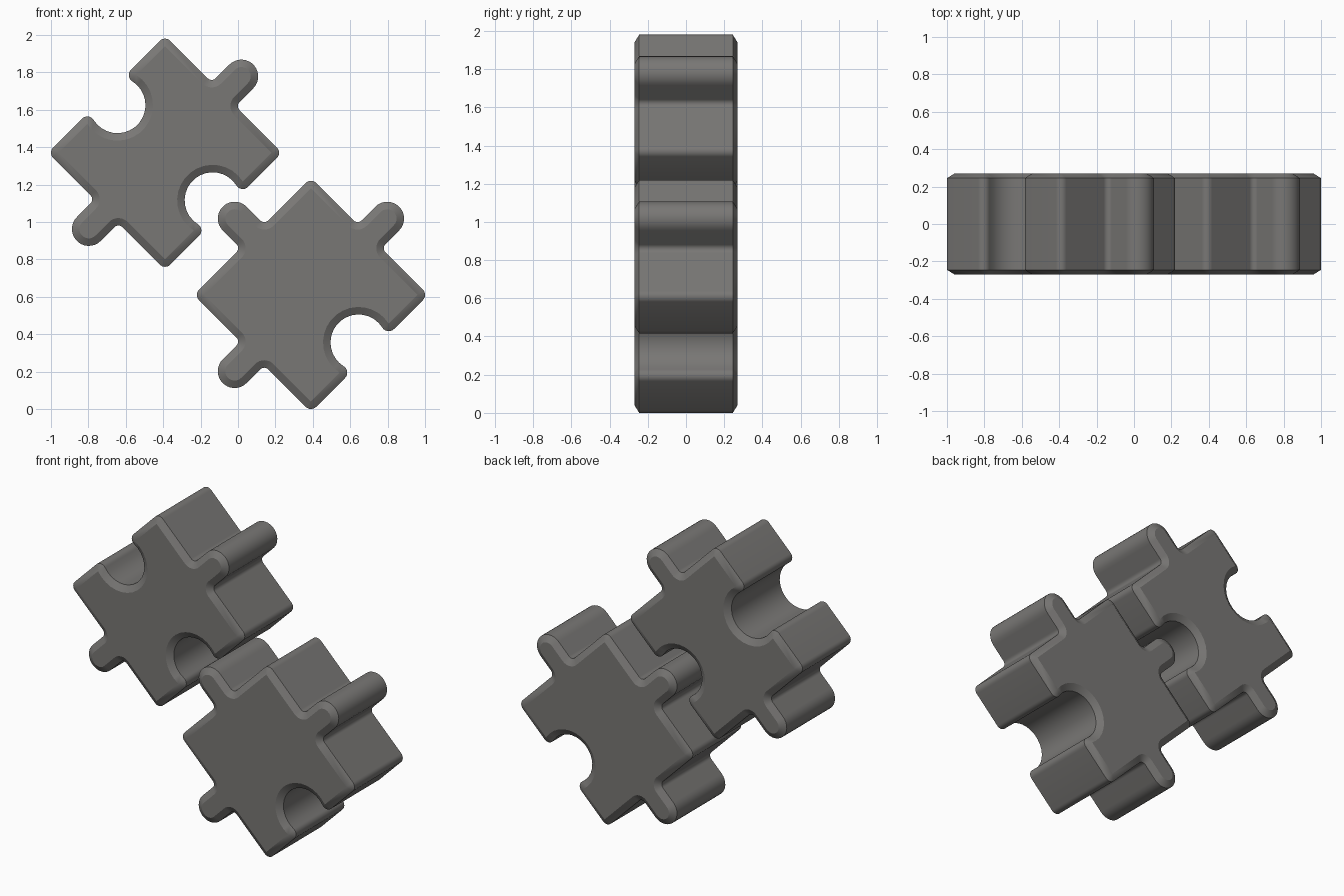
import bpy, bmesh, math
from mathutils import Vector, Matrix

if "Cube" in bpy.data.objects:
    bpy.data.objects.remove(bpy.data.objects["Cube"])

S = 0.443      # half side of a piece
R = 0.04       # rounding of convex corners, also chamfer width
D = 0.27       # half thickness
CH = 0.025     # chamfer depth
W, F, TAB_C = 0.09, 0.03, 0.577     # tab radius, root fillet, tab end centre
SOCK_R, SOCK_C = 0.15, 0.36         # socket radius and centre

grey = bpy.data.materials.new("dark_grey")
grey.diffuse_color = (0.19, 0.185, 0.178, 1)
grey.use_nodes = True
grey.node_tree.nodes["Principled BSDF"].inputs["Base Color"].default_value = grey.diffuse_color


def arc(cx, cz, r, a0, a1, side=1):
    """Points with outward normals; side=-1 for a concave arc."""
    n = max(4, round(abs(a1 - a0) / 12))
    out = []
    for i in range(n + 1):
        a = math.radians(a0 + (a1 - a0) * i / n)
        d = Vector((math.cos(a), math.sin(a)))
        out.append((Vector((cx, cz)) + d * r, d * side))
    return out


def edge(kind):
    """One side of a piece facing up, starting with its right corner."""
    pts = arc(S - R, S - R, R, 0, 90)
    if kind == "tab":
        pts += arc(W + F, S + F, F, 270, 180, -1)
        pts += arc(0, TAB_C, W, 0, 180)
        pts += arc(-W - F, S + F, F, 0, -90, -1)
    else:
        rise = S - R - SOCK_C
        tx = math.sqrt((SOCK_R + R) ** 2 - rise ** 2)
        phi = math.degrees(math.atan2(rise, tx))
        pts += arc(tx, S - R, R, 90, 180 + phi)
        pts += arc(0, SOCK_C, SOCK_R, phi, -180 - phi, -1)
        pts += arc(-tx, S - R, R, -phi, 90)
    return pts


def piece(name, cx, cz, kinds):
    outer, inner = [], []
    for k, kind in enumerate(kinds):
        rot = Matrix.Rotation(math.radians(45 + 90 * k), 2)
        for p, n in edge(kind):
            outer.append(rot @ p)
            inner.append(rot @ (p - n * R))
    bm = bmesh.new()
    # chamfered rings from the front face to the back face
    rings = []
    for loop, y in ((inner, -D), (outer, -D + CH), (outer, D - CH), (inner, D)):
        rings.append([bm.verts.new((p.x, y, p.y)) for p in loop])
    n = len(outer)
    for a, b in zip(rings, rings[1:]):
        for i in range(n):
            j = (i + 1) % n
            bm.faces.new((a[i], a[j], b[j], b[i]))
    bm.faces.new(rings[0])
    bm.faces.new(rings[-1][::-1])
    bmesh.ops.remove_doubles(bm, verts=bm.verts, dist=0.0005)
    bmesh.ops.recalc_face_normals(bm, faces=bm.faces)
    me = bpy.data.meshes.new(name)
    bm.to_mesh(me)
    bm.free()
    me.materials.append(grey)
    ob = bpy.data.objects.new(name, me)
    ob.location = (cx, 0, cz)
    bpy.context.collection.objects.link(ob)
    bpy.ops.object.select_all(action='DESELECT')
    ob.select_set(True)
    bpy.context.view_layer.objects.active = ob
    bpy.ops.object.shade_smooth_by_angle(angle=math.radians(25))


# sides listed as: upper left, lower left, lower right, upper right
piece("upper_puzzle_piece", -0.39, 1.37, ("socket", "tab", "socket", "tab"))
piece("lower_puzzle_piece", 0.39, 0.61, ("tab", "tab", "socket", "tab"))
